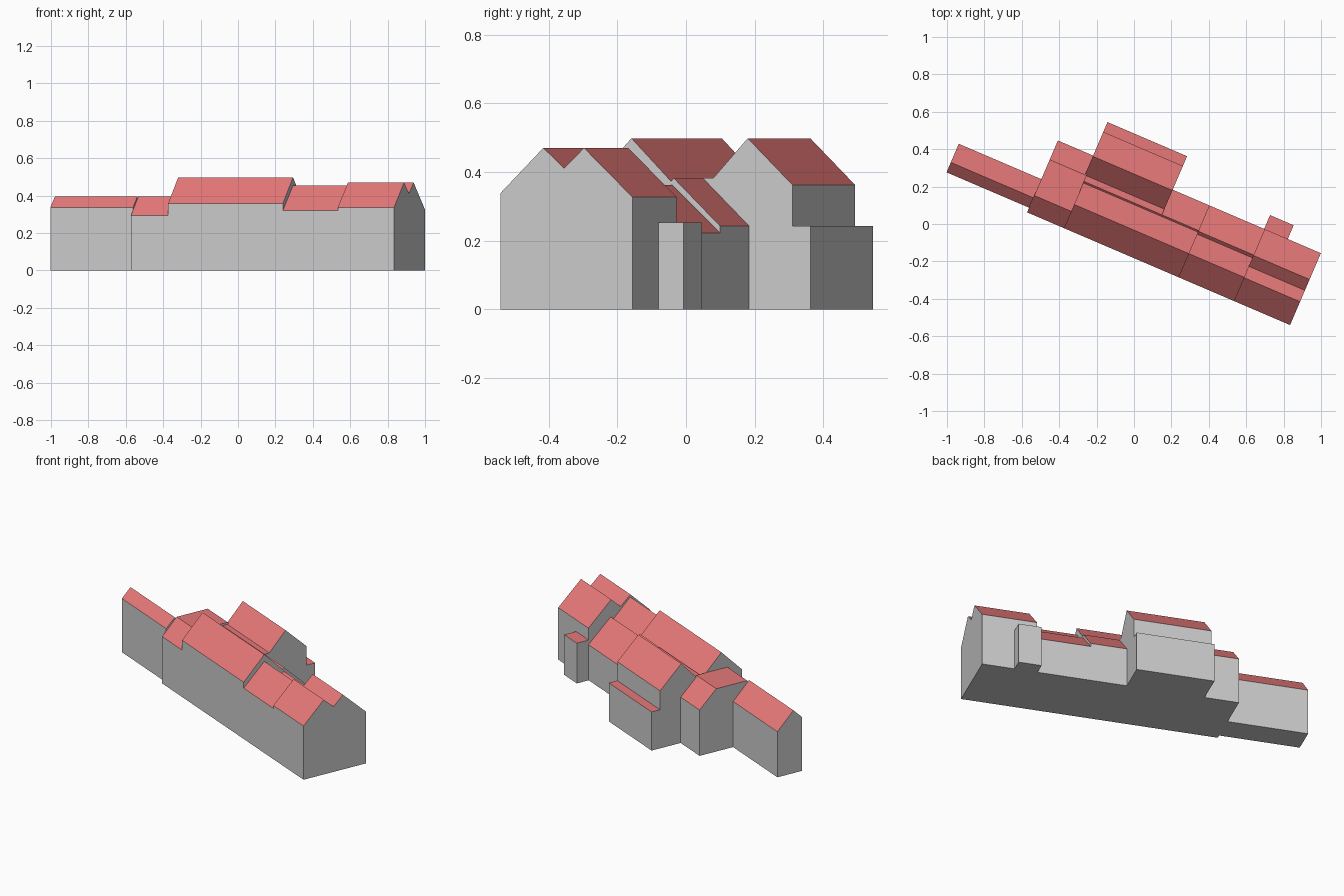
import bpy, bmesh, math
from mathutils import Matrix

if "Cube" in bpy.data.objects:
    bpy.data.objects.remove(bpy.data.objects["Cube"])

wall_mat = bpy.data.materials.new("wall_grey")
wall_mat.diffuse_color = (0.8, 0.8, 0.8, 1)
wall_mat.use_nodes = True
wall_mat.node_tree.nodes["Principled BSDF"].inputs["Base Color"].default_value = wall_mat.diffuse_color
roof_mat = bpy.data.materials.new("roof_red")
roof_mat.diffuse_color = (0.8, 0.19, 0.19, 1)
roof_mat.use_nodes = True
roof_mat.node_tree.nodes["Principled BSDF"].inputs["Base Color"].default_value = roof_mat.diffuse_color

# The whole building is turned clockwise seen from above
TURN = Matrix.Rotation(math.radians(-23.2), 4, 'Z')


def block(name, u0, u1, roof):
    """Extrude a gable profile, front to back (v, z), along the long axis from u0 to u1."""
    profile = [(roof[0][0], 0)] + roof + [(roof[-1][0], 0)]
    bm = bmesh.new()
    a = [bm.verts.new((u0, v, z)) for v, z in profile]
    b = [bm.verts.new((u1, v, z)) for v, z in profile]
    n = len(profile)
    for i in range(n):
        j = (i + 1) % n
        bm.faces.new((a[i], b[i], b[j], a[j]))
    bm.faces.new(a)
    bm.faces.new(b[::-1])
    bmesh.ops.recalc_face_normals(bm, faces=bm.faces)
    for f in bm.faces:
        f.material_index = 1 if f.normal.z > 0.1 else 0
    bm.transform(TURN)
    mesh = bpy.data.meshes.new(name)
    bm.to_mesh(mesh)
    bm.free()
    mesh.materials.append(wall_mat)
    mesh.materials.append(roof_mat)
    bpy.context.collection.objects.link(bpy.data.objects.new(name, mesh))


F, B = -0.168, 0.25   # front and back wall lines

# Low single-gable wing at the west end
block("west_wing", -1.03, -0.55, [(-0.141, 0.338), (-0.083, 0.395), (0.025, 0.287)])
# Flat-topped link block
block("west_link", -0.55, -0.335, [(F, 0.295), (-0.07, 0.395), (0.138, 0.395), (B, 0.288)])
# Main house with tall front ridge and low rear ridge
block("main_house", -0.335, 0.333,
      [(F, 0.357), (-0.03, 0.498), (0.095, 0.373), (0.104, 0.382), (B, 0.243)])
# Lower house beside it
block("middle_house", 0.333, 0.653,
      [(F, 0.32), (-0.03, 0.455), (0.083, 0.343), (0.1, 0.362), (B, 0.223)])
# End house with twin equal ridges
block("east_house", 0.653, 0.98,
      [(F, 0.338), (-0.032, 0.47), (0.034, 0.411), (0.097, 0.47), (B, 0.327)])
# Flat annex behind the end house
block("rear_annex", 0.65, 0.787, [(B, 0.253), (0.33, 0.253)])
# Tall rear wing with low flat-roofed extension
block("rear_wing", -0.345, 0.118,
      [(0.104, 0.382), (0.137, 0.382), (0.246, 0.498),
       (0.388, 0.362), (0.388, 0.243), (0.445, 0.243)])
